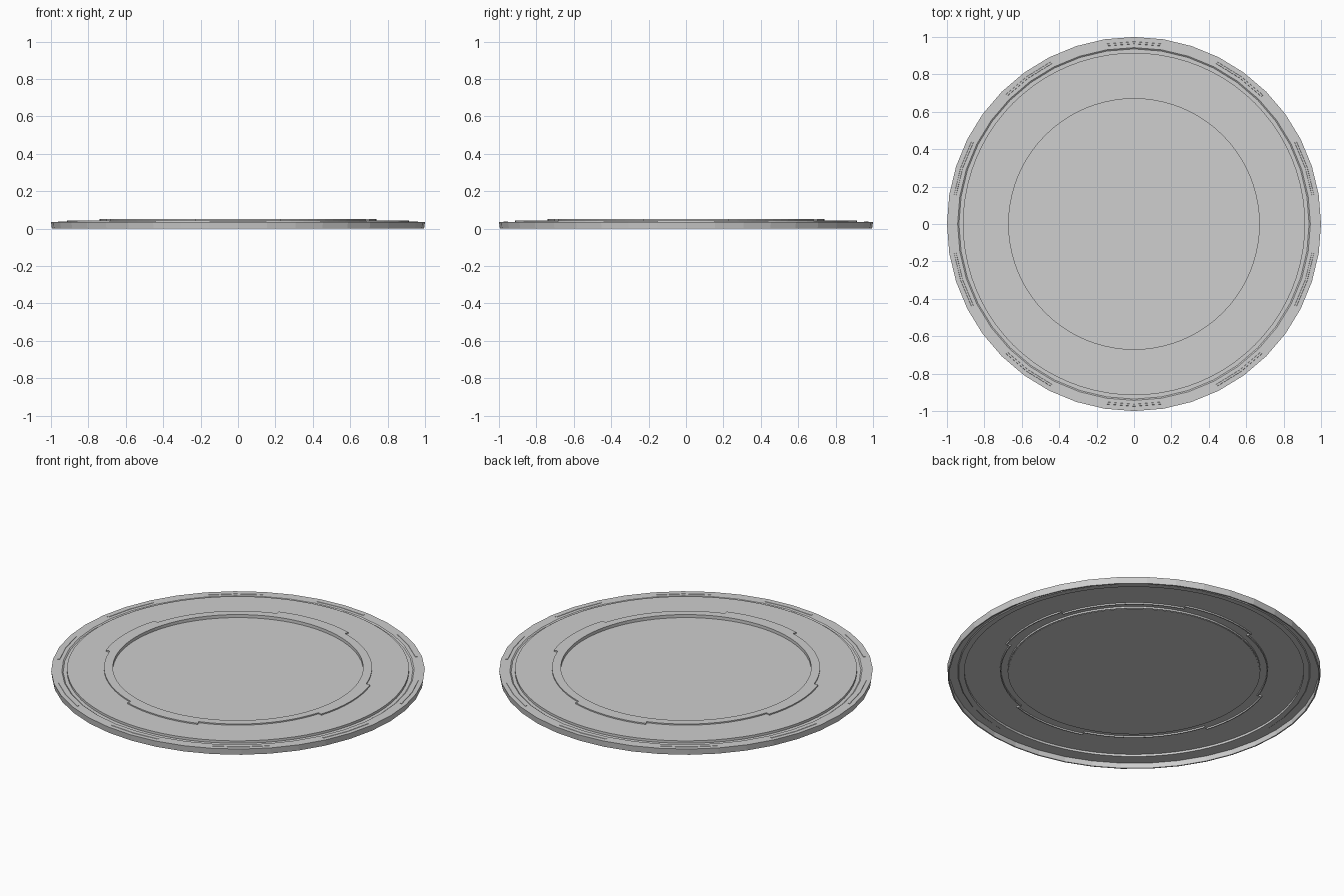
import bpy
import bmesh
from math import sin, cos, radians

cube = bpy.data.objects.get("Cube")
if cube:
    bpy.data.objects.remove(cube)

# Single grey finish
GREY = (0.62, 0.62, 0.62, 1)
grey = bpy.data.materials.new("plain grey")
grey.use_nodes = True
grey.diffuse_color = GREY
grey.node_tree.nodes["Principled BSDF"].inputs["Base Color"].default_value = GREY


def finish(name, bm):
    bmesh.ops.remove_doubles(bm, verts=bm.verts, dist=0.00001)
    bmesh.ops.recalc_face_normals(bm, faces=bm.faces)
    mesh = bpy.data.meshes.new(name)
    bm.to_mesh(mesh)
    bm.free()
    mesh.materials.append(grey)
    obj = bpy.data.objects.new(name, mesh)
    bpy.context.collection.objects.link(obj)
    return obj


def sweep(name, sections, closed=True):
    """Skin a run of matching closed cross-sections, each (angle, [(r, z)])."""
    bm = bmesh.new()
    loops = [[bm.verts.new((r * cos(a), r * sin(a), z)) for r, z in pts]
             for a, pts in sections]
    n = len(loops[0])
    for i in range(len(loops) if closed else len(loops) - 1):
        here, there = loops[i], loops[(i + 1) % len(loops)]
        for k in range(n):
            j = (k + 1) % n
            bm.faces.new((here[k], there[k], there[j], here[j]))
    if not closed:
        bm.faces.new(loops[0])
        bm.faces.new(loops[-1])
    return finish(name, bm)


def ring(name, profile, sides):
    return sweep(name, [(radians(360 * i / sides), profile) for i in range(sides)])


# Rim: faceted skirt with a flat lip and a narrow gutter inside it
ring("outer_rim", [(0.995, 0), (1.0, 0.036), (0.943, 0.036), (0.936, 0.031),
                   (0.91, 0.031), (0.91, 0.027), (0.94, 0.027),
                   (0.945, 0.031), (0.988, 0.031), (0.988, 0)], 40)

# Raised flat band between the rim and the centre
ring("flat_band", [(0.915, 0.027), (0.915, 0.045), (0.67, 0.045),
                   (0.67, 0.04), (0.908, 0.04), (0.908, 0.027)], 80)

# Sunken round floor
bm = bmesh.new()
bmesh.ops.create_cone(bm, cap_ends=True, segments=80, radius1=0.67, radius2=0.67, depth=0.006)
bmesh.ops.translate(bm, verts=bm.verts, vec=(0, 0, 0.031))
finish("centre_floor", bm)

# Raised collar round the floor, stepped out in four sectors
sections = []


def collar_section(angle, r):
    sections.append((radians(angle), [
        (0.67, 0.03), (0.67, 0.052), (r, 0.052), (r, 0.031),
        (r - 0.006, 0.031), (r - 0.006, 0.045), (0.676, 0.045), (0.676, 0.03)]))


for quarter in range(4):
    for step in range(9):
        collar_section(quarter * 90 - 18 + step * 4.5, 0.74)
    for step in range(13):
        collar_section(quarter * 90 + 18 + step * 4.5, 0.717)
sweep("stepped_collar", sections)

# Low beads spaced round the rim lip
for i in range(10):
    bead = [(0.962, 0.034), (0.964, 0.038), (0.974, 0.038), (0.976, 0.034)]
    sweep(f"rim_bead_{i + 1}",
          [(radians(i * 36 + 9 + s * 9), bead) for s in range(3)], closed=False)
